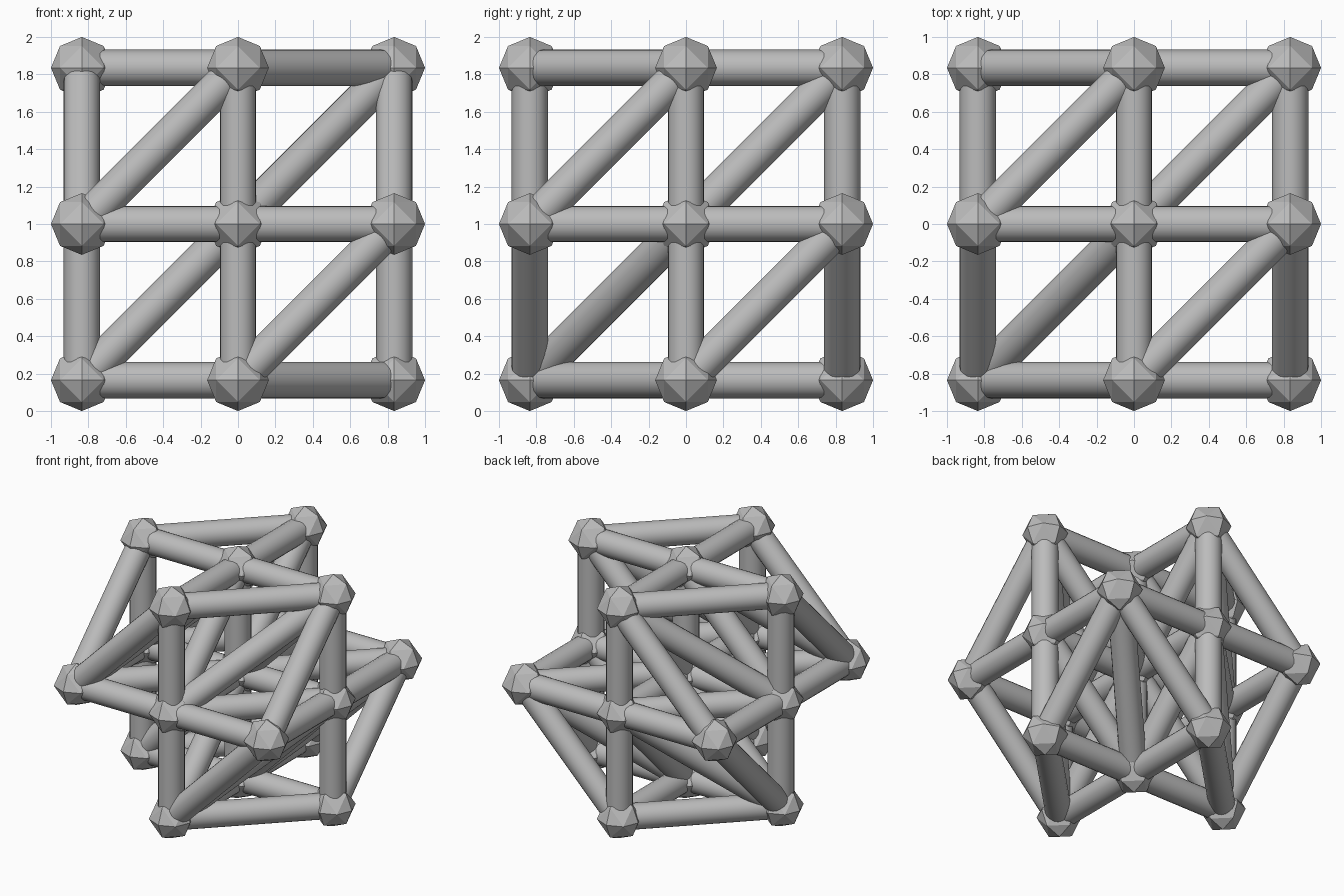
import bpy, bmesh
from itertools import product
from mathutils import Vector

cube = bpy.data.objects.get("Cube")
if cube:
    bpy.data.objects.remove(cube, do_unlink=True)

NODE_R = 0.165            # joint radius
STEP = 1.0 - NODE_R       # lattice spacing
STRUT_R = 0.097
SIDES = 20

# One plain grey for everything
grey = bpy.data.materials.new("plain_grey")
grey.use_nodes = True
grey.diffuse_color = (0.5, 0.5, 0.5, 1)
grey.node_tree.nodes["Principled BSDF"].inputs["Base Color"].default_value = (0.5, 0.5, 0.5, 1)


def finish(bm, name):
    mesh = bpy.data.meshes.new(name)
    bm.to_mesh(mesh)
    bm.free()
    mesh.materials.append(grey)
    return mesh


def place(mesh, name, location):
    obj = bpy.data.objects.new(name, mesh)
    obj.location = location
    bpy.context.collection.objects.link(obj)
    return obj


# Joint: flat-faced ball, an octahedron split once and rounded
def joint_mesh():
    bm = bmesh.new()
    for p in product((-1, 0, 1), repeat=3):
        if sum(map(abs, p)) in (1, 2):
            bm.verts.new(Vector(p).normalized() * NODE_R)
    bmesh.ops.convex_hull(bm, input=bm.verts)
    bmesh.ops.recalc_face_normals(bm, faces=bm.faces)
    return finish(bm, "joint")


# Strut: round bar along z with smooth sides and flat ends
def strut_mesh(length, name):
    bm = bmesh.new()
    bmesh.ops.create_cone(bm, cap_ends=True, segments=SIDES,
                          radius1=STRUT_R, radius2=STRUT_R, depth=length)
    for f in bm.faces:
        f.smooth = len(f.verts) == 4
    for e in bm.edges:
        e.smooth = all(f.smooth for f in e.link_faces)
    return finish(bm, name)


# Lattice points: a 3 x 3 x 3 grid without its eight corners
points = [p for p in product((-1, 0, 1), repeat=3) if 0 in p]


def world(p):
    return Vector(p) * STEP + Vector((0, 0, 1))


ball = joint_mesh()
for i, p in enumerate(points):
    place(ball, f"joint_{i + 1}", world(p))

# Struts run along the axes, the face diagonals and the body diagonal
kinds = {1: "straight_strut", 2: "face_diagonal_strut", 3: "body_diagonal_strut"}
bars = {n: strut_mesh(STEP * n ** 0.5, name) for n, name in kinds.items()}
for d in product((0, 1), repeat=3):
    n = sum(d)
    if n == 0:
        continue
    for p in points:
        q = tuple(a + b for a, b in zip(p, d))
        if q in points:
            bar = place(bars[n], kinds[n], (world(p) + world(q)) / 2)
            bar.rotation_euler = Vector(d).to_track_quat("Z", "Y").to_euler()
